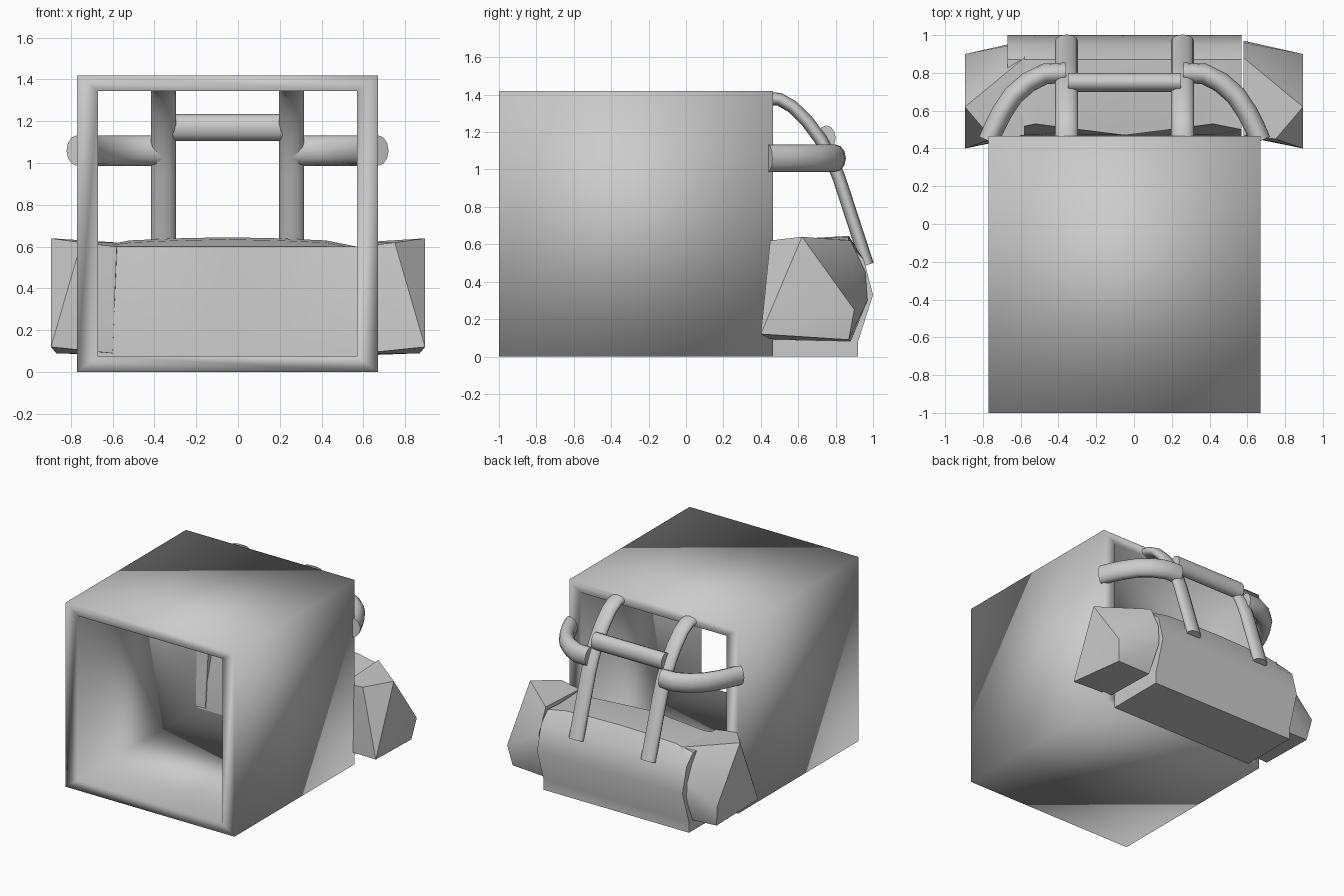
import bpy, bmesh, math
from mathutils import Vector

cube = bpy.data.objects.get("Cube")
if cube:
    bpy.data.objects.remove(cube, do_unlink=True)

grey = bpy.data.materials.new("plain grey")
grey.use_nodes = True
grey.diffuse_color = (0.6, 0.6, 0.6, 1)
grey.node_tree.nodes["Principled BSDF"].inputs["Base Color"].default_value = (0.6, 0.6, 0.6, 1)

AXIS_X = -0.05  # the housing and frame sit slightly off centre


def finish(name, bm, x=0.0, angle=180, mirror=False):
    bmesh.ops.recalc_face_normals(bm, faces=bm.faces)
    mesh = bpy.data.meshes.new(name)
    bm.to_mesh(mesh)
    bm.free()
    mesh.materials.append(grey)
    obj = bpy.data.objects.new(name, mesh)
    obj.location.x = x
    bpy.context.collection.objects.link(obj)
    bpy.ops.object.select_all(action="DESELECT")
    obj.select_set(True)
    bpy.context.view_layer.objects.active = obj
    if angle >= 180:
        bpy.ops.object.shade_smooth()
    else:
        bpy.ops.object.shade_smooth_by_angle(angle=math.radians(angle))
    if mirror:
        obj.modifiers.new("Mirror", "MIRROR")
    return obj


def loft(bm, rings, caps=True, closed=False):
    loops = [[bm.verts.new(p) for p in ring] for ring in rings]
    pairs = list(zip(loops, loops[1:]))
    if closed:
        pairs.append((loops[-1], loops[0]))
    for a, b in pairs:
        for i in range(len(a)):
            j = (i + 1) % len(a)
            bm.faces.new((a[i], a[j], b[j], b[i]))
    if caps:
        bm.faces.new(loops[0])
        bm.faces.new(loops[-1])


def sweep(name, path, side, wide, thin, mirror=True, sides=12):
    """Oval tube along a planar path; side is the normal of that plane."""
    bm = bmesh.new()
    path, side = [Vector(p) for p in path], Vector(side)
    rings = []
    for i, p in enumerate(path):
        tangent = path[min(i + 1, len(path) - 1)] - path[max(i - 1, 0)]
        normal = side.cross(tangent.normalized())
        turns = [math.tau * k / sides for k in range(sides)]
        rings.append([p + side * wide * math.cos(t) + normal * thin * math.sin(t) for t in turns])
    loft(bm, rings)
    return finish(name, bm, AXIS_X, 50, mirror)


# Open rectangular housing, softly shaded across its corners
def frame(hx, z0, z1, y):
    return [(-hx, y, z0), (hx, y, z0), (hx, y, z1), (-hx, y, z1)]


bm = bmesh.new()
front, back = -1.0, 0.465
loft(bm, [frame(0.72, 0, 1.42, front), frame(0.72, 0, 1.42, back),
          frame(0.62, 0.075, 1.345, back), frame(0.62, 0.075, 1.345, front)],
     caps=False, closed=True)
finish("housing", bm, AXIS_X)

# Rounded centre of the rear bumper
bm = bmesh.new()
rings = []
for x, top, lip in ((-0.62, 0.6, 0.5), (-0.47, 0.63, 0.53), (-0.24, 0.64, 0.5), (0, 0.645, 0.47),
                    (0.24, 0.64, 0.5), (0.47, 0.63, 0.53), (0.62, 0.6, 0.5)):
    profile = [(0.465, 0), (0.47, 0.3), (lip, 0.6), (0.7, top - 0.01), (0.87, top),
               (0.95, 0.52), (1.0, 0.33), (0.92, 0.08), (0.92, 0)]
    rings.append([(x, y, z) for y, z in profile])
loft(bm, rings)
finish("bumper_centre", bm, AXIS_X, 50)

# Faceted bumper ends
bm = bmesh.new()
for p in ((0.58, 0.47, 0.6), (0.75, 0.45, 0.62), (0.895, 0.62, 0.64), (0.895, 0.4, 0.12),
          (0.6, 0.46, 0.09), (0.6, 0.88, 0.08), (0.87, 0.87, 0.09), (0.895, 0.9, 0.25),
          (0.58, 0.96, 0.45), (0.58, 0.88, 0.62), (0.58, 0.97, 0.3)):
    bm.verts.new(p)
bmesh.ops.convex_hull(bm, input=bm.verts)
finish("bumper_end", bm, 0, 35, True)

# Upright bars bending from the roof down to the bumper
bar_path = [(0.44, 1.38), (0.5, 1.375), (0.57, 1.335), (0.65, 1.255), (0.72, 1.16),
            (0.78, 1.05), (0.82, 0.95), (0.97, 0.49)]
sweep("upright_bar", [(0.307, y, z) for y, z in bar_path], (1, 0, 0), 0.06, 0.035)

# Bar joining the uprights
sweep("cross_bar", [(-0.3, 0.75, 1.17), (0.3, 0.75, 1.17)], (0, 0, 1), 0.065, 0.05, mirror=False)

# Curved side bars wrapping forward to the housing
side_path = [(0.31, 0.8), (0.42, 0.795), (0.51, 0.75), (0.59, 0.68), (0.65, 0.59),
             (0.69, 0.51), (0.72, 0.44)]
sweep("side_bar", [(x, y, 1.06) for x, y in side_path], (0, 0, 1), 0.073, 0.055)
